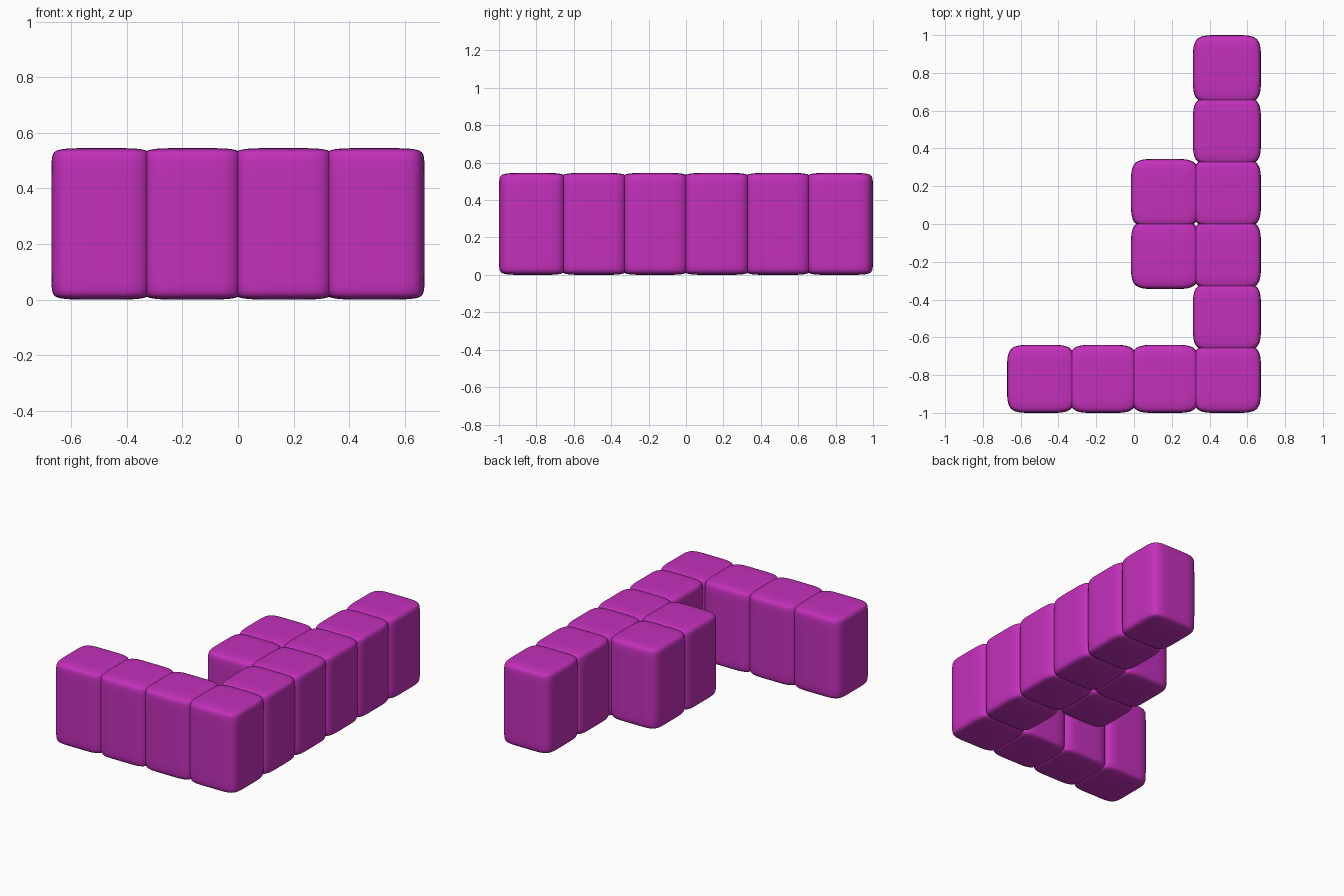
import bpy
import bmesh

if "Cube" in bpy.data.objects:
    bpy.data.objects.remove(bpy.data.objects["Cube"])

PITCH = 0.328     # spacing of block centres, blocks overlap slightly
HALF = 0.18       # half width of a block
HEIGHT = 0.545

mat = bpy.data.materials.new("magenta")
mat.diffuse_color = (0.55, 0.03, 0.5, 1)
mat.use_nodes = True
mat.node_tree.nodes["Principled BSDF"].inputs["Base Color"].default_value = mat.diffuse_color


def cushion_mesh():
    """Box with support loops that subdivides into a soft-edged block."""
    bm = bmesh.new()
    bmesh.ops.create_cube(bm, size=1)
    for v in bm.verts:
        v.co.x *= 2 * HALF
        v.co.y *= 2 * HALF
        v.co.z = (v.co.z + 0.5) * HEIGHT
    cuts = [((1, 0, 0), (-0.05, 0.05)),
            ((0, 1, 0), (-0.05, 0.05)),
            ((0, 0, 1), (0.045, HEIGHT - 0.045))]
    for axis, offsets in cuts:
        for d in offsets:
            bmesh.ops.bisect_plane(bm, geom=bm.verts[:] + bm.edges[:] + bm.faces[:],
                                   plane_co=[a * d for a in axis], plane_no=axis)
    for f in bm.faces:
        f.smooth = True
    me = bpy.data.meshes.new("cushion_block")
    bm.to_mesh(me)
    bm.free()
    me.materials.append(mat)
    return me


mesh = cushion_mesh()


def block(name, col, row):
    ob = bpy.data.objects.new(name, mesh)
    ob.location = ((col - 1.5) * PITCH, (row - 2.5) * PITCH, 0)
    bpy.context.collection.objects.link(ob)
    sub = ob.modifiers.new("soften", 'SUBSURF')
    sub.levels = sub.render_levels = 3


# Long back row of six blocks
for row in range(6):
    block(f"long_row_block_{row + 1}", 3, row)

# Short row along the front
for col in range(3):
    block(f"front_row_block_{col + 1}", col, 0)

# Pair of blocks against the middle of the long row
for row in (2, 3):
    block(f"middle_block_{row - 1}", 2, row)
